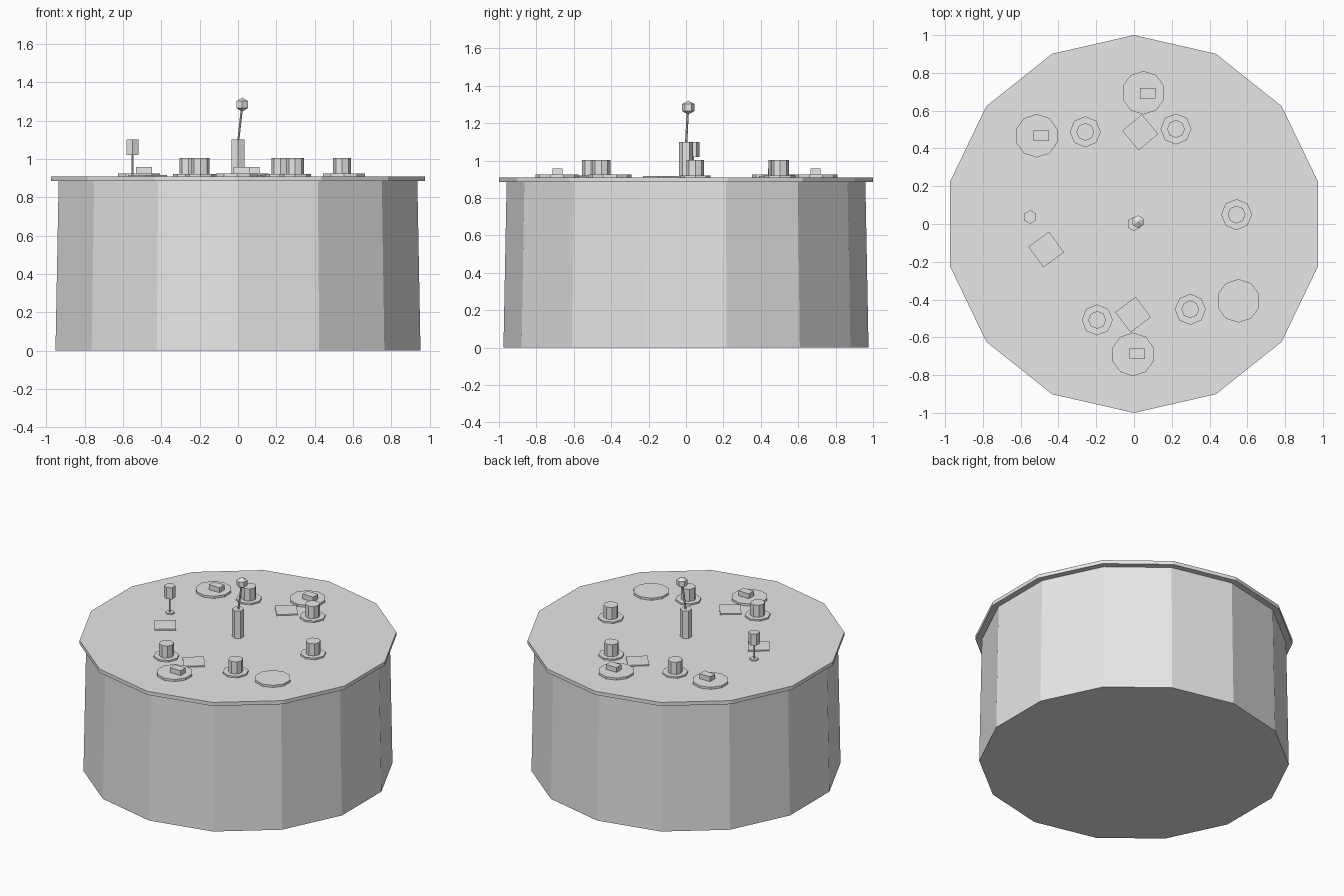
import bpy
from math import radians
from mathutils import Vector

cube = bpy.data.objects.get("Cube")
if cube:
    bpy.data.objects.remove(cube)

grey = bpy.data.materials.new("plain grey")
grey.use_nodes = True
grey.diffuse_color = (0.8, 0.8, 0.8, 1)
grey.node_tree.nodes["Principled BSDF"].inputs["Base Color"].default_value = (0.8, 0.8, 0.8, 1)

TOP = 0.909  # height of the table surface


def finish(name):
    obj = bpy.context.object
    obj.name = name
    obj.data.materials.append(grey)
    return obj


def prism(name, sides, x, y, z0, z1, r0, r1=None):
    bpy.ops.mesh.primitive_cone_add(
        vertices=sides, radius1=r0, radius2=r0 if r1 is None else r1,
        depth=z1 - z0, location=(x, y, (z0 + z1) / 2))
    return finish(name)


def box(name, x, y, z0, size, turn=0):
    bpy.ops.mesh.primitive_cube_add(
        size=1, location=(x, y, z0 + size[2] / 2), rotation=(0, 0, radians(turn)))
    bpy.context.object.scale = size
    return finish(name)


def rod(name, start, end, radius):
    a, b = Vector(start), Vector(end)
    bpy.ops.mesh.primitive_cylinder_add(
        vertices=6, radius=radius, depth=(b - a).length, location=(a + b) / 2)
    obj = finish(name)
    obj.rotation_euler = (b - a).to_track_quat('Z', 'Y').to_euler()


# Draped cloth skirt and table top
prism("table_skirt", 14, 0, 0, 0, 0.885, 0.976, 0.959)
prism("table_top", 14, 0, 0, 0.884, TOP, 1.0)

# Plates, three of them with a slice of cake
for x, y in [(0.05, 0.695), (-0.515, 0.467), (-0.005, -0.69), (0.553, -0.407)]:
    prism("plate", 10, x, y, TOP, 0.924, 0.115)
for x, y in [(0.072, 0.692), (-0.49, 0.467), (0.018, -0.687)]:
    box("cake_slice", x, y, 0.922, (0.082, 0.055, 0.036))

# Folded napkins
for x, y, turn in [(0.033, 0.485, 40), (-0.465, -0.135, 36), (-0.005, -0.48, 37)]:
    box("napkin", x, y, TOP, (0.135, 0.135, 0.008), turn)

# Cups on saucers
for x, y in [(0.222, 0.503), (-0.258, 0.488), (0.543, 0.05),
             (0.298, -0.452), (-0.195, -0.508)]:
    prism("saucer", 8, x, y, TOP, 0.92, 0.082)
    prism("cup", 8, x, y, 0.918, 1.004, 0.047)

# Stemmed glass
gx, gy = -0.55, 0.037
prism("glass_foot", 6, gx, gy, TOP, 0.917, 0.028)
rod("glass_stem", (gx, gy, 0.915), (gx, gy, 1.025), 0.005)
prism("glass_bowl", 6, gx, gy, 1.02, 1.1, 0.036)

# Centre vase with a leaning flower
prism("vase", 6, 0, 0, TOP, 1.1, 0.038)
rod("flower_stem", (0, 0, 1.08), (0.021, 0.01, 1.27), 0.006)
bpy.ops.mesh.primitive_uv_sphere_add(
    segments=6, ring_count=3, radius=0.039, location=(0.022, 0.012, 1.283))
finish("flower_head").scale.z = 0.94
